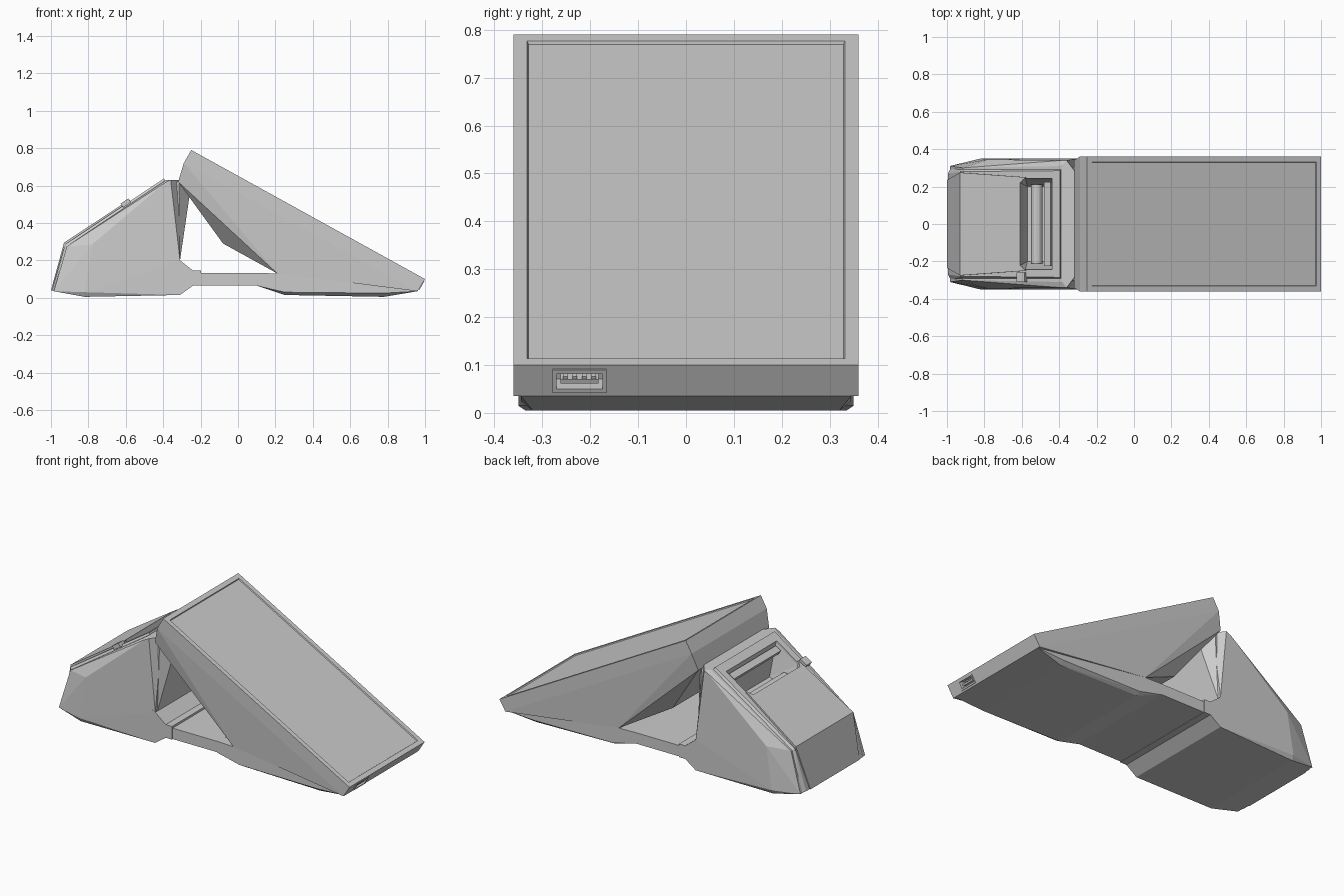
import bpy, bmesh, math
from mathutils import Matrix, Vector

if "Cube" in bpy.data.objects:
    bpy.data.objects.remove(bpy.data.objects["Cube"], do_unlink=True)

plastic = bpy.data.materials.new("grey_plastic")
plastic.use_nodes = True
GREY = (0.6, 0.6, 0.6, 1)
plastic.diffuse_color = GREY
plastic.node_tree.nodes["Principled BSDF"].inputs["Base Color"].default_value = GREY

SCREEN_TILT = math.atan2(0.69, 1.25)
PRINTER_TILT = -math.atan2(0.35, 0.54)


def finish(name, bm):
    bmesh.ops.recalc_face_normals(bm, faces=bm.faces)
    mesh = bpy.data.meshes.new(name)
    bm.to_mesh(mesh)
    bm.free()
    mesh.materials.append(plastic)
    obj = bpy.data.objects.new(name, mesh)
    bpy.context.collection.objects.link(obj)
    return obj


def hull_mesh(points):
    """Convex solid from (x, half width, z) points mirrored across y."""
    bm = bmesh.new()
    for x, w, z in points:
        for side in (-1, 1):
            bm.verts.new((x, side * w, z))
    out = bmesh.ops.convex_hull(bm, input=bm.verts)
    junk = {e for e in out["geom_interior"] + out["geom_unused"]
            if isinstance(e, bmesh.types.BMVert)}
    bmesh.ops.delete(bm, geom=list(junk), context="VERTS")
    bmesh.ops.dissolve_limit(bm, angle_limit=math.radians(1),
                             verts=bm.verts, edges=bm.edges)
    bmesh.ops.recalc_face_normals(bm, faces=bm.faces)
    return bm


def hull(name, points):
    return finish(name, hull_mesh(points))


def box(name, centre, size, tilt=0, offset=(0, 0, 0)):
    """Box tilted about y; offset is measured along the tilted axes."""
    bm = bmesh.new()
    bmesh.ops.create_cube(bm, size=1, matrix=Matrix.Translation(offset) @ Matrix.Diagonal((*size, 1)))
    bm.transform(Matrix.Translation(centre) @ Matrix.Rotation(tilt, 4, "Y"))
    return finish(name, bm)


def cut(target, cutter):
    mod = target.modifiers.new("cut", "BOOLEAN")
    mod.operation = "DIFFERENCE"
    mod.solver = "EXACT"
    mod.object = cutter
    bpy.context.view_layer.objects.active = target
    bpy.ops.object.modifier_apply(modifier=mod.name)


def discard(obj):
    bpy.data.objects.remove(obj, do_unlink=True)


# Screen housing with a keel underneath and a recessed glass panel
bm = hull_mesh([(-0.25, 0.36, 0.79), (1.0, 0.36, 0.10), (0.96, 0.36, 0.035),
                (-0.29, 0.36, 0.72), (-0.32, 0.34, 0.62),
                (-0.08, 0.24, 0.29), (0.21, 0.345, 0.13)])
up = Vector((math.sin(SCREEN_TILT), 0, math.cos(SCREEN_TILT)))
glass = max(bm.faces, key=lambda f: f.normal.dot(up) * f.calc_area())
bmesh.ops.inset_region(bm, faces=[glass], thickness=0.04)
bmesh.ops.inset_region(bm, faces=[glass], thickness=0.004, depth=-0.006)
screen = finish("screen_housing", bm)

# Port in the lower end of the screen
port_at = (0.98, -0.2225, 0.0675)
pocket = box("port_cutter", port_at, (0.08, 0.096, 0.036), SCREEN_TILT)
cut(screen, pocket)
rim = box("port_rim", port_at, (0.008, 0.112, 0.056), SCREEN_TILT)
cut(rim, pocket)
discard(pocket)
box("port_tongue", port_at, (0.034, 0.08, 0.009), SCREEN_TILT, (-0.02, 0, -0.004))
for i in range(4):
    box("port_contact", port_at, (0.03, 0.009, 0.006), SCREEN_TILT,
        (-0.02, 0.02 * (i - 1.5), 0.004))

# Base under the screen, bridge and collar
hull("screen_base", [(0.96, 0.345, 0.035), (0.78, 0.32, 0.005), (0.78, 0.345, 0.025),
                     (0.25, 0.32, 0.015), (0.25, 0.345, 0.03), (0.1, 0.345, 0.065),
                     (0.1, 0.345, 0.133), (0.21, 0.345, 0.13)])
box("bridge", (-0.05, 0, 0.1), (0.32, 0.69, 0.066))
box("collar", (-0.22, 0, 0.105), (0.045, 0.7, 0.08))
hull("printer_foot", [(-0.33, 0.35, 0.21), (-0.31, 0.35, 0.2), (-0.24, 0.35, 0.145),
                      (-0.24, 0.35, 0.065), (-0.31, 0.35, 0.015), (-0.33, 0.35, 0.015)])

# Printer body and the neck that reaches the screen
body = hull("printer_body", [(-0.82, 0.335, 0.005), (-0.82, 0.35, 0.03), (-0.985, 0.31, 0.035),
                             (-0.915, 0.30, 0.275), (-0.78, 0.345, 0.285),
                             (-0.39, 0.34, 0.615), (-0.385, 0.31, 0.63), (-0.36, 0.34, 0.63),
                             (-0.315, 0.28, 0.63), (-0.31, 0.35, 0.2), (-0.31, 0.35, 0.015)])
hull("neck", [(-0.33, 0.33, 0.2), (-0.31, 0.33, 0.2), (-0.33, 0.3, 0.62),
              (-0.315, 0.3, 0.62), (-0.26, 0.24, 0.54)])

# Raised top shell and paper door
shell = hull("printer_shell", [(-0.995, 0.27, 0.04), (-0.98, 0.30, 0.035), (-0.925, 0.28, 0.285),
                               (-0.91, 0.295, 0.27), (-0.395, 0.285, 0.638),
                               (-0.385, 0.30, 0.615)])
door = hull("paper_door", [(-1.0, 0.235, 0.04), (-0.98, 0.235, 0.04), (-0.93, 0.275, 0.295),
                           (-0.91, 0.275, 0.27), (-0.58, 0.25, 0.525), (-0.57, 0.25, 0.50)])

# Paper bay cut through shell, door lip and body
bay = hull("bay_cutter", [(-0.65, 0.245, 0.66), (-0.51, 0.245, 0.75),
                          (-0.58, 0.242, 0.50), (-0.435, 0.242, 0.60),
                          (-0.57, 0.20, 0.36), (-0.42, 0.20, 0.40)])
for part in (body, shell, door):
    cut(part, bay)
discard(bay)
box("tear_bar", (-0.455, 0, 0.565), (0.04, 0.45, 0.03), PRINTER_TILT)
bm = bmesh.new()
bmesh.ops.create_cone(bm, cap_ends=True, segments=12, radius1=0.03, radius2=0.03, depth=0.42,
                      matrix=Matrix.Translation((-0.52, 0, 0.42)) @ Matrix.Rotation(math.pi / 2, 4, "X"))
finish("paper_roller", bm)

# Door latch
box("door_latch", (-0.60, -0.285, 0.507), (0.05, 0.05, 0.025), PRINTER_TILT)
